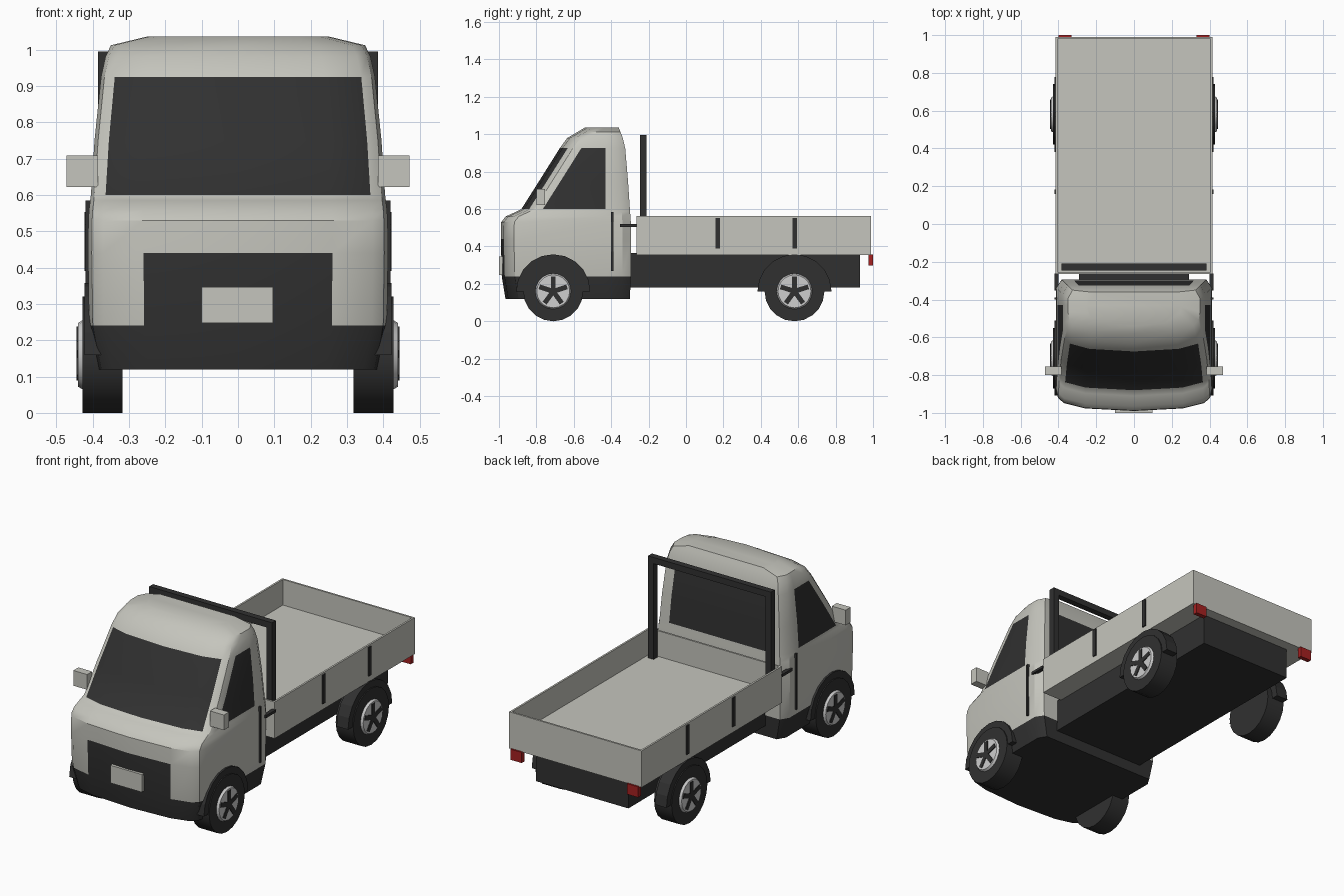
import bpy, bmesh, math
from mathutils import Matrix, Vector

if "Cube" in bpy.data.objects:
    bpy.data.objects.remove(bpy.data.objects["Cube"])


def material(name, r, g, b):
    m = bpy.data.materials.new(name)
    m.use_nodes = True
    m.diffuse_color = (r, g, b, 1)
    bsdf = m.node_tree.nodes["Principled BSDF"]
    bsdf.inputs["Base Color"].default_value = (r, g, b, 1)
    bsdf.inputs["Roughness"].default_value = 0.7
    return m


PAINT = material("warm grey paint", 0.56, 0.56, 0.51)
DARK = material("dark trim", 0.03, 0.03, 0.03)
RIM = material("silver rim", 0.62, 0.62, 0.62)
RED = material("red lens", 0.38, 0.015, 0.015)


def finish(name, bm, mats, smooth=None):
    bmesh.ops.recalc_face_normals(bm, faces=bm.faces[:])
    mesh = bpy.data.meshes.new(name)
    bm.to_mesh(mesh)
    bm.free()
    obj = bpy.data.objects.new(name, mesh)
    bpy.context.collection.objects.link(obj)
    for m in mats:
        mesh.materials.append(m)
    if smooth:
        bpy.ops.object.select_all(action='DESELECT')
        obj.select_set(True)
        bpy.context.view_layer.objects.active = obj
        bpy.ops.object.shade_smooth_by_angle(angle=math.radians(smooth))
    return obj


def box_bm(x, y, z):
    bm = bmesh.new()
    size = Matrix.Diagonal((x[1] - x[0], y[1] - y[0], z[1] - z[0], 1))
    mid = Vector((sum(x) / 2, sum(y) / 2, sum(z) / 2))
    bmesh.ops.create_cube(bm, size=1, matrix=Matrix.Translation(mid) @ size)
    return bm


def box(name, x, y, z, mat):
    return finish(name, box_bm(x, y, z), [mat])


def sided(s, a, b):
    return tuple(sorted((s * a, s * b)))


# Cab: stacked rings of (height, half width, front y, rear y)
RINGS = [(0.12, 0.385, -0.965, -0.30), (0.24, 0.41, -0.985, -0.295),
         (0.44, 0.413, -0.99, -0.295), (0.53, 0.412, -0.988, -0.295),
         (0.56, 0.41, -0.965, -0.297), (0.585, 0.407, -0.91, -0.299),
         (0.60, 0.405, -0.88, -0.30), (0.75, 0.395, -0.785, -0.31),
         (0.925, 0.377, -0.675, -0.325), (0.98, 0.365, -0.635, -0.338),
         (1.012, 0.35, -0.58, -0.35), (1.036, 0.25, -0.54, -0.36)]


def ring_points(z, w, yf, yr):
    half = [(0, yf), (0.63 * w, yf + 0.014), (0.9 * w, yf + 0.042),
            (0.975 * w, yf + 0.07), (w, min(yf + 0.115, -0.44)),
            (w, -0.43), (w, yr - 0.045), (0.93 * w, yr), (0.78 * w, yr)]
    pts = half + [(-x, y) for x, y in reversed(half[1:])]
    return [(x, y, z) for x, y in pts]


def cab():
    bm = bmesh.new()
    loops = [[bm.verts.new(p) for p in ring_points(*r)] for r in RINGS]
    n = len(loops[0])
    for k in range(len(loops) - 1):
        z0, z1 = RINGS[k][0], RINGS[k + 1][0]
        for i in range(n):
            j = (i + 1) % n
            f = bm.faces.new((loops[k][i], loops[k][j], loops[k + 1][j], loops[k + 1][i]))
            strip = min(i, n - 1 - i)
            bumper = z1 < 0.25
            grille = z1 < 0.45 and strip == 0
            glass = z0 > 0.59 and z1 < 0.93 and strip in (0, 1, 4, 8)
            f.material_index = int(bumper or grille or glass)
    bm.faces.new(loops[0]).material_index = 1
    bm.faces.new(loops[-1])
    finish("cab", bm, [PAINT, DARK], smooth=32)


cab()
box("number_plate", (-0.1, 0.097), (-1.0, -0.98), (0.247, 0.347), PAINT)

# Chassis and cargo bed
box("chassis", (-0.29, 0.29), (-0.31, 0.93), (0.18, 0.365), DARK)


def cargo_bed():
    bm = box_bm((-0.415, 0.415), (-0.265, 0.99), (0.355, 0.562))
    top = max(bm.faces, key=lambda f: f.calc_center_median().z)
    bmesh.ops.inset_region(bm, faces=[top], thickness=0.015)
    floor = bmesh.ops.extrude_discrete_faces(bm, faces=[top])["faces"][0]
    bmesh.ops.translate(bm, verts=floor.verts[:], vec=(0, 0, -0.145))
    finish("cargo_bed", bm, [PAINT])


cargo_bed()
box("hoop_bar", (-0.385, 0.385), (-0.245, -0.21), (0.96, 0.995), DARK)


def prism(name, outline, x, mat):
    """Extrude a side outline of (y, z) points across x."""
    bm = bmesh.new()
    a, b = [[bm.verts.new((v, p[0], p[1])) for p in outline] for v in x]
    n = len(outline)
    for i in range(n):
        j = (i + 1) % n
        bm.faces.new((a[i], a[j], b[j], b[i]))
    bm.faces.new(a)
    bm.faces.new(b)
    finish(name, bm, [mat])


def disc(name, s, x0, x1, r0, r1, y, z, mat):
    """Round part with its axis along x, radius r0 inside and r1 outside."""
    bm = bmesh.new()
    place = Matrix.Translation((s * (x0 + x1) / 2, y, z)) @ Matrix.Rotation(s * math.pi / 2, 4, 'Y')
    bmesh.ops.create_cone(bm, cap_ends=True, segments=20, radius1=r0, radius2=r1,
                          depth=x1 - x0, matrix=place)
    finish(name, bm, [mat], smooth=30)


def spokes(name, s, y, z):
    bm = bmesh.new()
    for k in range(5):
        turn = Matrix.Rotation(k * math.tau / 5, 4, 'X')
        place = Matrix.Translation((s * 0.44, y, z)) @ turn @ Matrix.Translation((0, 0, 0.038))
        bmesh.ops.create_cube(bm, size=1, matrix=place @ Matrix.Diagonal((0.008, 0.026, 0.08, 1)))
    finish(name, bm, [DARK])


def arch_outline(y, z, inner, outer, steps=10):
    angles = [math.pi * k / steps for k in range(steps + 1)]
    return ([(y + outer * math.cos(a), z + outer * math.sin(a)) for a in angles] +
            [(y + inner * math.cos(a), z + inner * math.sin(a)) for a in reversed(angles)])


for s, side in ((1, "left"), (-1, "right")):
    # Wheels and arches
    for end, y in (("front", -0.71), ("rear", 0.58)):
        tag = f"{end}_{side}"
        disc(f"{tag}_tyre", s, 0.318, 0.428, 0.16, 0.16, y, 0.16, DARK)
        disc(f"{tag}_rim", s, 0.42, 0.44, 0.1, 0.088, y, 0.16, RIM)
        spokes(f"{tag}_spokes", s, y, 0.16)
        prism(f"{tag}_arch", arch_outline(y, 0.16, 0.15, 0.198), sided(s, 0.35, 0.422), DARK)

    # Cab side details
    box(f"{side}_mirror", sided(s, 0.385, 0.472), (-0.8, -0.755), (0.622, 0.708), PAINT)
    box(f"{side}_door_seam", sided(s, 0.4, 0.42), (-0.4, -0.388), (0.27, 0.585), DARK)
    box(f"{side}_door_handle", sided(s, 0.4, 0.422), (-0.352, -0.262), (0.505, 0.52), DARK)

    # Hoop posts, bed straps and tail lights
    box(f"{side}_hoop_post", sided(s, 0.35, 0.385), (-0.245, -0.21), (0.4, 0.97), DARK)
    for n, y in enumerate((0.17, 0.582)):
        box(f"{side}_strap_{n + 1}", sided(s, 0.41, 0.422), (y - 0.012, y + 0.012), (0.39, 0.553), DARK)
    box(f"{side}_tail_light", sided(s, 0.33, 0.4), (0.975, 1.0), (0.298, 0.358), RED)
